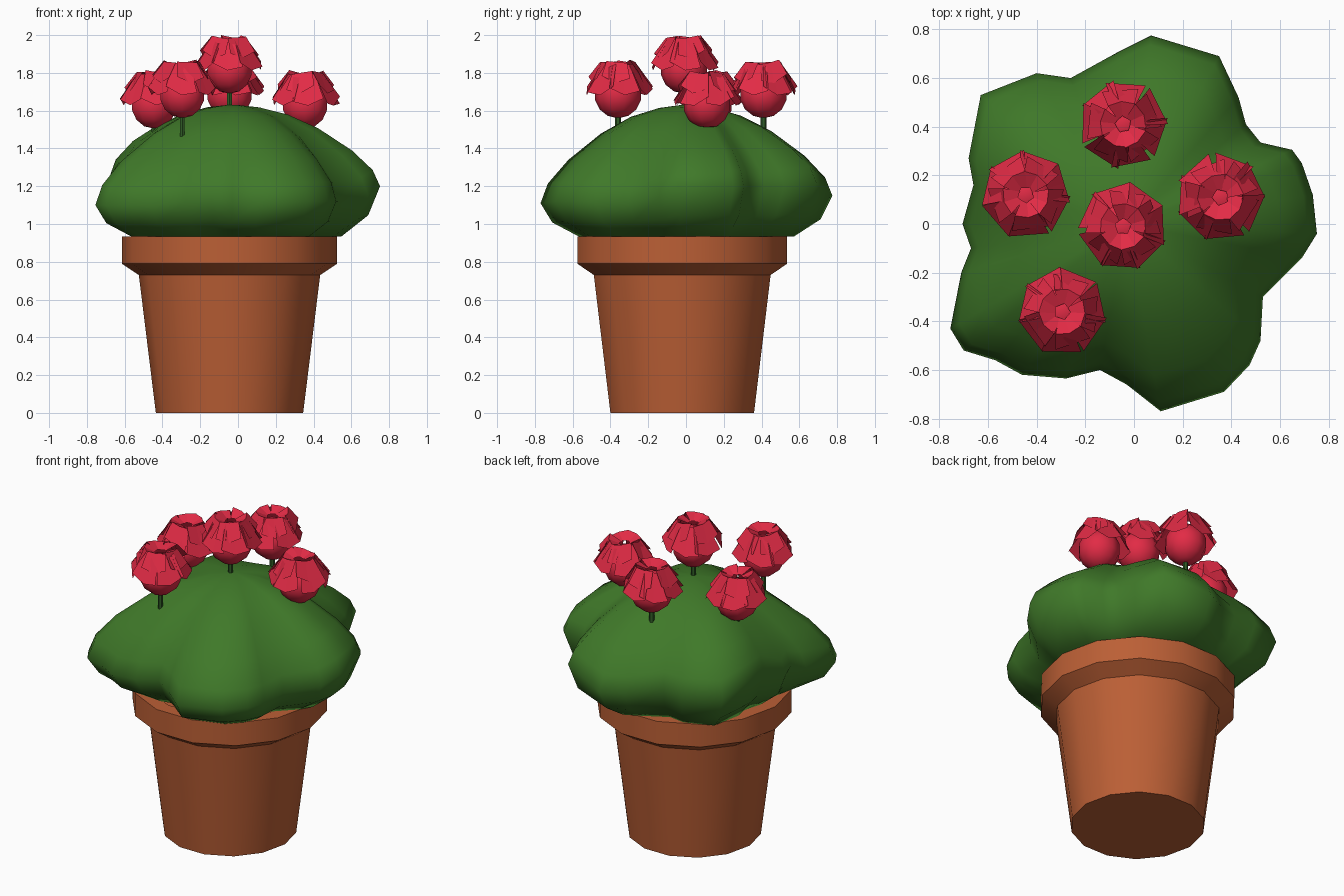
import bpy, math, random
from mathutils import Vector, Matrix

if "Cube" in bpy.data.objects:
    bpy.data.objects.remove(bpy.data.objects["Cube"])

random.seed(4)

def material(name, rgb):
    m = bpy.data.materials.new(name)
    m.diffuse_color = (*rgb, 1)
    m.use_nodes = True
    m.node_tree.nodes["Principled BSDF"].inputs["Base Color"].default_value = m.diffuse_color
    return m

TERRACOTTA = material("terracotta", (0.5, 0.115, 0.036))
LEAF = material("leaf_green", (0.05, 0.19, 0.022))
STEM = material("stem_green", (0.03, 0.11, 0.02))
RED = material("petal_red", (0.76, 0.024, 0.06))

def make(name, verts, faces, mat, angle=None):
    me = bpy.data.meshes.new(name)
    me.from_pydata(verts, [], faces)
    me.materials.append(mat)
    ob = bpy.data.objects.new(name, me)
    bpy.context.collection.objects.link(ob)
    if angle:
        finish(ob, angle)
    return ob

def finish(ob, angle):
    bpy.ops.object.select_all(action='DESELECT')
    ob.select_set(True)
    bpy.context.view_layer.objects.active = ob
    bpy.ops.object.shade_smooth_by_angle(angle=math.radians(angle))

def loft(rings):
    """Join equal-length rings with quads and cap both ends."""
    n = len(rings[0])
    verts = [v for r in rings for v in r]
    faces = [(k*n + i, k*n + (i+1) % n, (k+1)*n + (i+1) % n, (k+1)*n + i)
             for k in range(len(rings) - 1) for i in range(n)]
    faces.append(tuple(reversed(range(n))))
    faces.append(tuple(range((len(rings)-1)*n, len(rings)*n)))
    return verts, faces

# 14-sided pot with a flared rim
PX, PY, SIDES = -0.045, -0.02, 14
pot_profile = [(0.39, 0), (0.48, 0.73), (0.57, 0.79), (0.57, 0.935),
               (0.48, 0.935), (0.46, 0.86)]
rings = [[(PX + r*math.cos(2*math.pi*i/SIDES), PY + r*math.sin(2*math.pi*i/SIDES), z)
          for i in range(SIDES)] for r, z in pot_profile]
make("pot", *loft(rings), TERRACOTTA, 30)

# lobed foliage: plan outline, with the height of its widest edge
outline = [(0.07, .775, 1.15), (.35, .69, 1.22), (.43, .52, 1.2), (.46, .41, 1.2),
           (.52, .335, 1.2), (.65, .305, 1.2), (.69, .25, 1.2), (.735, .12, 1.2),
           (.752, -.04, 1.2), (.69, -.14, 1.15), (.53, -.3, 1.12), (.52, -.48, 1.12),
           (.475, -.58, 1.12), (.37, -.69, 1.12), (.11, -.77, 1.11), (-.03, -.66, 1.12),
           (-.14, -.6, 1.14), (-.28, -.635, 1.12), (-.46, -.62, 1.1), (-.57, -.56, 1.1),
           (-.7, -.52, 1.1), (-.755, -.43, 1.1), (-.71, -.2, 1.14), (-.67, -.1, 1.18),
           (-.705, 0, 1.17), (-.66, .16, 1.25), (-.68, .27, 1.25), (-.63, .53, 1.2),
           (-.4, .62, 1.2), (-.26, .6, 1.2), (-.06, .71, 1.15)]
outline.reverse()
TOP, BASE, C = 1.63, 0.935, Vector((-0.03, 0))
under = [(0.74, 0), (0.92, 0.42)]
over = [(1, 1), (.95, .80), (.81, .56), (.6, .29), (.4, .12), (.2, .03), (.04, 0)]
rings = []
for f, h in under:
    rings.append([(C.x + (x-C.x)*f, C.y + (y-C.y)*f, BASE + (z-BASE)*h) for x, y, z in outline])
for f, g in over:
    w = min(1, f + 0.2)
    ring = []
    for x, y, z in outline:
        d = Vector((x, y)) - C
        p = C + d.normalized() * f * (0.68*(1-w) + d.length*w)
        # fuller shoulder at the back left
        lift = 0.05 * math.exp(-((p.x+.5)**2 + (p.y-.35)**2) / 0.025)
        ring.append((p.x, p.y, TOP - (TOP-z)*g + lift * (f < 0.97)))
    rings.append(ring)
make("foliage", *loft(rings), LEAF, 60)

def petal_ring(count, start, shape, wild):
    """Flat-faced petals; shape rows are (radius, height, half width)."""
    verts, faces = [], []
    for i in range(count):
        a = start + 2*math.pi*i/count + random.uniform(-.1, .1)
        turn = Matrix.Rotation(a, 3, 'Z')
        roll = random.uniform(-wild, wild)
        b = len(verts)
        for k, (r, z, w) in enumerate(shape):
            last = k == len(shape) - 1
            for s in (-1, 0, 1):
                # the lip ends in a low point between two flared corners
                dz = -.03 if last and s == 0 else 0
                dr = 0 if last else .014 * (s == 0)
                verts.append(turn @ Vector((r + dr, s*w, z + dz + s*w*roll)))
            if k:
                o = b + (k-1)*3
                faces += [(o, o+1, o+4, o+3), (o+1, o+2, o+5, o+4)]
    return verts, faces

# flowers: centre x, y and height of the bud's underside
flowers = [(-.045, -.01, 1.69), (-.295, -.36, 1.56), (-.445, .12, 1.505),
           (.355, .11, 1.505), (-.045, .41, 1.56)]
for n, (x, y, z) in enumerate(flowers, 1):
    bpy.ops.mesh.primitive_cylinder_add(vertices=6, radius=0.015, depth=0.3,
                                        location=(x, y, z - 0.1))
    bpy.context.object.name = f"stem_{n}"
    bpy.context.object.data.materials.append(STEM)

    bpy.ops.mesh.primitive_uv_sphere_add(segments=10, ring_count=7, radius=0.125,
                                         location=(x, y, z + 0.125))
    bud = bpy.context.object
    bud.name = f"bud_{n}"
    bud.data.materials.append(RED)
    finish(bud, 50)

    # drooping outer petals, then an inner ring closing over the top
    layers = [petal_ring(7, n, [(.08, .285, .045), (.165, .15, .083)], .25),
              petal_ring(5, n + .5, [(.02, .265, .02), (.08, .295, .055), (.14, .215, .075)], .25)]
    verts, faces = [], []
    for v, f in layers:
        o = len(verts)
        verts += v
        faces += [tuple(i + o for i in q) for q in f]
    ob = make(f"petals_{n}", verts, faces, RED)
    # keep every bloom the same height
    ob.location = (x, y, z + 0.31 - max(v.z for v in verts))
